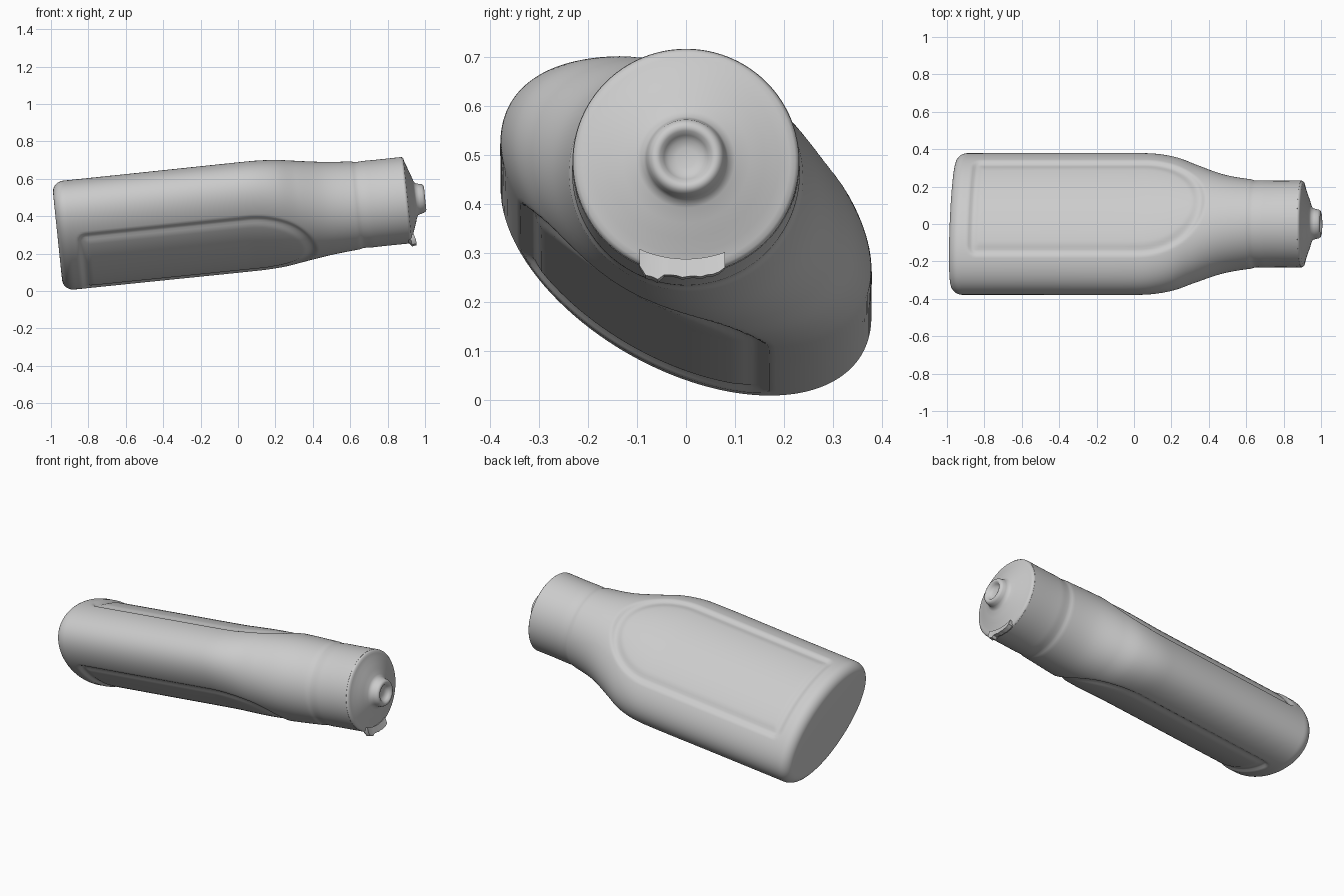
import bpy, bmesh, random
from math import sin, cos, pi, atan, hypot, radians, sqrt
from mathutils import Matrix, Vector

if "Cube" in bpy.data.objects:
    bpy.data.objects.remove(bpy.data.objects["Cube"])

random.seed(3)
N = 160
# Bottle axis leans up toward the neck; the oval section is rolled about it
FRAME = Matrix.Translation((-0.965, 0, 0.293)) @ Matrix.Rotation(-atan(0.1035), 4, 'Y')
ROLL = radians(-30)

# (distance along axis, half width, half depth)
PROFILE = [(0, .415, .238), (.5, .415, .239), (1.0, .415, .240), (1.1, .407, .243),
           (1.2, .382, .246), (1.3, .336, .246), (1.45, .272, .242),
           (1.6, .240, .235), (1.7, .232, .232), (1.87, .232, .232)]


def smooth(e0, e1, x):
    t = min(1, max(0, (x - e0) / (e1 - e0)))
    return t * t * (3 - 2 * t)


def section(s):
    """Smoothly interpolated half sizes at distance s."""
    P = PROFILE
    i = max(k for k in range(len(P) - 1) if P[k][0] <= s + 1e-9)
    p0, p1, p2, p3 = P[max(i - 1, 0)], P[i], P[i + 1], P[min(i + 2, len(P) - 1)]
    h = p2[0] - p1[0]
    t = (s - p1[0]) / h
    out = []
    for c in (1, 2):
        m1 = (p2[c] - p0[c]) / (p2[0] - p0[0]) * h
        m2 = (p3[c] - p1[c]) / (p3[0] - p1[0]) * h
        out.append((2*t**3 - 3*t*t + 1) * p1[c] + (t**3 - 2*t*t + t) * m1
                   + (3*t*t - 2*t**3) * p2[c] + (t**3 - t*t) * m2)
    return out


def panel_depth(s, u):
    """Distance inside the arched label panel outline."""
    half, start, arch = .295, .10, 1.02
    if s > arch:
        return half - hypot(u, (s - arch) * half / .36)
    r = .05
    dx, du = start + r - s, abs(u) - (half - r)
    return r - hypot(max(dx, 0), max(du, 0)) - min(max(dx, du), 0)


def place(s, u, v):
    return Vector((s, u * cos(ROLL) - v * sin(ROLL), u * sin(ROLL) + v * cos(ROLL)))


def skin(name, rings, angle=35):
    """Bridge rings of points, cap both ends, and place in the bottle frame."""
    bm = bmesh.new()
    loops = [[bm.verts.new(p) for p in ring] for ring in rings]
    for a, b in zip(loops, loops[1:]):
        for i in range(len(a)):
            j = (i + 1) % len(a)
            bm.faces.new((a[i], a[j], b[j], b[i]))
    bm.faces.new(loops[0][::-1])
    bm.faces.new(loops[-1])
    bmesh.ops.recalc_face_normals(bm, faces=bm.faces)
    me = bpy.data.meshes.new(name)
    bm.to_mesh(me)
    bm.free()
    ob = bpy.data.objects.new(name, me)
    bpy.context.collection.objects.link(ob)
    ob.matrix_world = FRAME
    bpy.ops.object.select_all(action='DESELECT')
    ob.select_set(True)
    bpy.context.view_layer.objects.active = ob
    bpy.ops.object.shade_smooth_by_angle(angle=radians(angle))
    return ob


# Bottle body: rounded base, oval barrel with two recessed panels, round neck
R = .06
stations = [(R * (1 - cos(k * pi / 16)), R * (1 - sin(k * pi / 16))) for k in range(8)]
stations += [(R + k * (1.87 - R) / 180, 0) for k in range(181)]
rings = []
for s, inset in stations:
    a, b = section(s)
    step = .004 * smooth(1.60, 1.62, s) * (1 - smooth(1.62, 1.68, s))  # neck seam
    ring = []
    for k in range(N):
        t = 2 * pi * k / N
        u, v = (a - inset - step) * cos(t), (b - inset - step) * sin(t)
        d = panel_depth(s, a * cos(t))
        cut = .014 * smooth(0, .028, d) - .006 * smooth(.035, .065, d)
        v -= cut * (1 if v > 0 else -1)
        ring.append(place(s, u, v))
    rings.append(ring)
skin("bottle_body", rings)

# Cap end: shallow cone with a hollow nozzle
cap = [(1.865, .231), (1.874, .231), (1.882, .223), (1.884, .212), (1.891, .19),
       (1.902, .16), (1.913, .13), (1.922, .10), (1.93, .086), (1.945, .081),
       (1.962, .077), (1.972, .071), (1.976, .062), (1.973, .053), (1.962, .045),
       (1.952, .036), (1.948, .02), (1.947, .003)]
skin("nozzle_cap", [[place(s, r * cos(2*pi*k/96), r * sin(2*pi*k/96)) for k in range(96)]
                    for s, r in cap], 50)

# Ragged lip under the cap rim
lip = []
for k in range(15):
    y = -.095 + k * .0125
    edge = -sqrt(.232 ** 2 - y * y)
    drop = (.030 if k < 4 else .012) * random.uniform(.6, 1) * (0.3 if k in (0, 14) else 1)
    lip.append([Vector((1.855, y, edge + .012)), Vector((1.88, y, edge - drop)),
                Vector((1.905, y, edge - drop * .8)), Vector((1.895, y, edge + .03))])
skin("torn_lip", lip)
